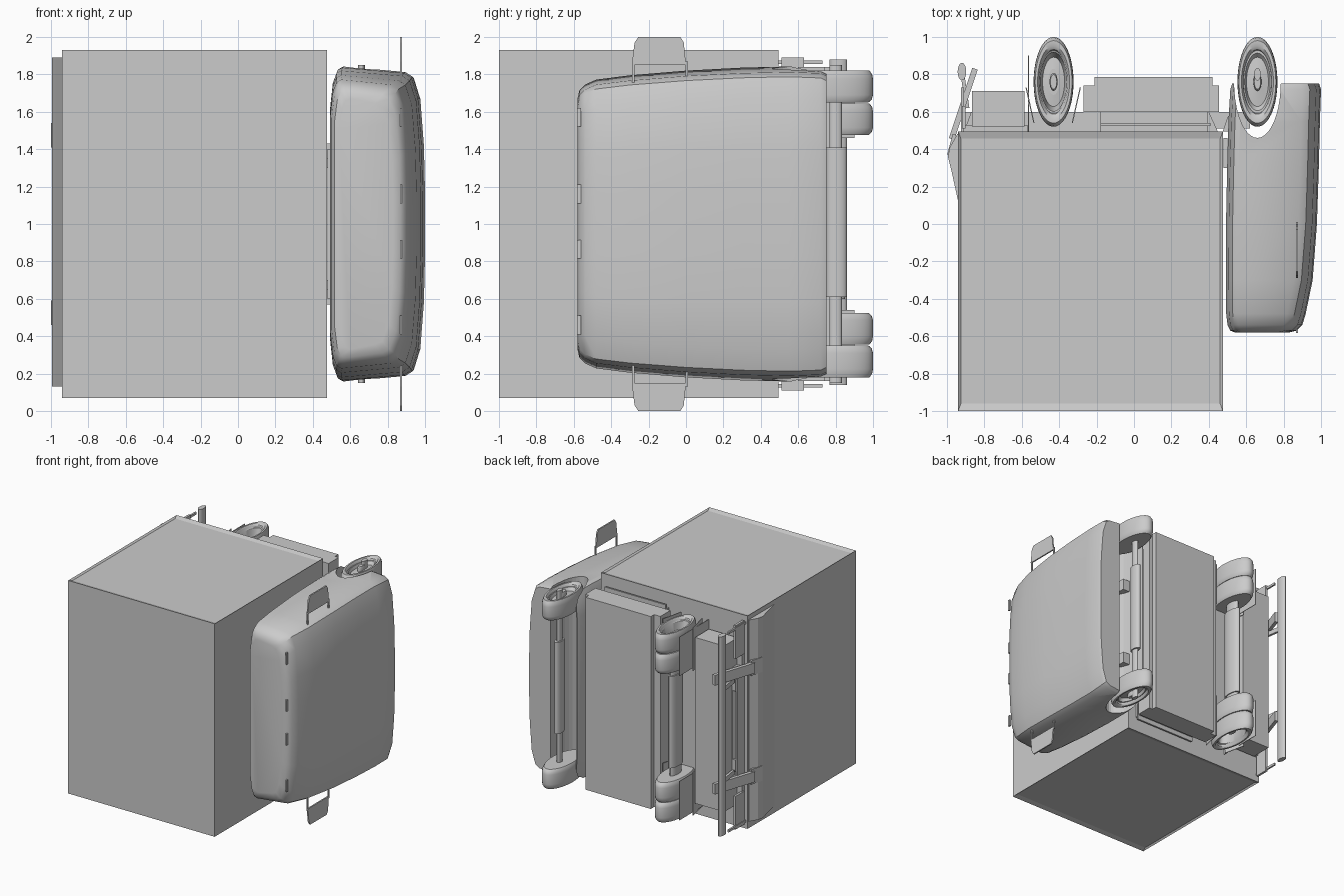
import bpy, bmesh, math
from mathutils import Matrix

if "Cube" in bpy.data.objects:
    bpy.data.objects.remove(bpy.data.objects["Cube"])

# The truck lies on its side: length along x, wheels toward +y, width along z (middle z = 1)


def finish(name, bm, smooth=None):
    bmesh.ops.recalc_face_normals(bm, faces=bm.faces)
    me = bpy.data.meshes.new(name)
    bm.to_mesh(me)
    bm.free()
    ob = bpy.data.objects.new(name, me)
    bpy.context.collection.objects.link(ob)
    if smooth:
        bpy.ops.object.select_all(action='DESELECT')
        ob.select_set(True)
        bpy.context.view_layer.objects.active = ob
        bpy.ops.object.shade_smooth_by_angle(angle=math.radians(smooth))
    return ob


def prism(name, pts, z0, z1, smooth=None):
    """Extrude an x/y outline from z0 to z1."""
    bm = bmesh.new()
    f = bm.faces.new([bm.verts.new((x, y, z0)) for x, y in pts])
    r = bmesh.ops.extrude_face_region(bm, geom=[f])
    vs = [v for v in r['geom'] if isinstance(v, bmesh.types.BMVert)]
    bmesh.ops.translate(bm, verts=vs, vec=(0, 0, z1 - z0))
    return finish(name, bm, smooth)


def box(name, x0, x1, y0, y1, z0, z1):
    return prism(name, [(x0, y0), (x1, y0), (x1, y1), (x0, y1)], z0, z1)


def bar(name, a, b, t, z0, z1):
    """Slanted flat bar of thickness t between two x/y points."""
    dx, dy = b[0] - a[0], b[1] - a[1]
    l = math.hypot(dx, dy)
    nx, ny = -dy / l * t / 2, dx / l * t / 2
    return prism(name, [(a[0] + nx, a[1] + ny), (a[0] - nx, a[1] - ny),
                        (b[0] - nx, b[1] - ny), (b[0] + nx, b[1] + ny)], z0, z1)


def pair(fn, name, *args):
    """Build a part at both sides of the middle plane z = 1."""
    *rest, z0, z1 = args
    fn(name + "_left", *rest, z0, z1)
    fn(name + "_right", *rest, 2 - z1, 2 - z0)


def ellipse(cx, cy, rx, ry, n=40):
    return [(cx + rx * math.cos(2 * math.pi * i / n), cy + ry * math.sin(2 * math.pi * i / n))
            for i in range(n)]


def lathe(name, cx, profile, n=40):
    """Turn (radius, z) points about z; the wheels are squashed along x."""
    bm = bmesh.new()
    rings = []
    for r, z in profile:
        rings.append([bm.verts.new((x, y, z)) for x, y in
                      ellipse(cx, 0.76, max(r, .001) * 0.107, max(r, .001) * 0.24, n)])
    for a, b in zip(rings, rings[1:]):
        for i in range(n):
            bm.faces.new((a[i], a[(i + 1) % n], b[(i + 1) % n], b[i]))
    bm.faces.new(rings[0])
    bm.faces.new(rings[-1])
    return finish(name, bm, 35)


# Cargo box with slightly recessed side panels
bm = bmesh.new()
bmesh.ops.create_cube(bm, size=1, matrix=Matrix.Translation((-.2325, -.2525, 1)) @
                      Matrix.Diagonal((1.415, 1.495, 1.86, 1)))
bm.normal_update()
sides = [f for f in bm.faces if abs(f.normal.z) > .9]
bmesh.ops.inset_individual(bm, faces=sides, thickness=.02)
for f in sides:
    y_lo = min(v.co.y for v in f.verts)
    for v in f.verts:
        v.co.y += .025 if v.co.y == y_lo else -.025
        v.co.z -= math.copysign(.012, v.co.z - 1)
finish("cargo_box", bm)

# Cab: cross sections lofted from roof to sill (y, back x, front x, half width)
stations = [(-.58, .54, .83, .67), (-.57, .515, .87, .715), (-.54, .5, .9, .745),
            (-.48, .493, .918, .772), (-.3, .491, .955, .795), (0, .492, .978, .82),
            (.3, .498, .988, .836), (.55, .505, .994, .842), (.72, .515, 1, .835), (.75, .525, .99, .82)]
bm = bmesh.new()
rings = []
for y, xb, xf, w in stations:
    half = [(xb, .75 * w), (xb + .015, .92 * w), (xb + .035, .985 * w), (xb + .06, w),
            (xf - .1, .965 * w), (xf - .06, .935 * w), (xf - .025, .8 * w), (xf - .006, .5 * w), (xf, .2 * w)]
    ring = half + [(x, -z) for x, z in reversed(half)]
    rings.append([bm.verts.new((x, y, 1 + z)) for x, z in ring])
for a, b in zip(rings, rings[1:]):
    for i in range(len(a)):
        j = (i + 1) % len(a)
        bm.faces.new((a[i], a[j], b[j], b[i]))
bm.faces.new(rings[0])
bm.faces.new(rings[-1])
cab = finish("cab", bm, 32)

# Front wheel arch cut through the cab
cutter = prism("arch_cutter", ellipse(.66, .76, .125, .3), -.1, 2.1)
cutter.hide_render = True
cutter.hide_viewport = True
mod = cab.modifiers.new("arch", 'BOOLEAN')
mod.operation, mod.object, mod.solver = 'DIFFERENCE', cutter, 'EXACT'

# Roof marker lamps
for i, z in enumerate((.46, .865, 1.16, 1.57)):
    box(f"marker_lamp_{i}", .865, .878, -.582, -.562, z - .05, z + .05)

# Mirrors: rounded plate tapering to two arms
for s, side in ((1, "left"), (-1, "right")):
    bm = bmesh.new()
    out = [(-.29, .85), (-.275, .97), (-.255, 1), (-.03, 1), (-.012, .97), (0, .85)]
    f = bm.faces.new([bm.verts.new((.866, y, 1 + s * z)) for y, z in out])
    r = bmesh.ops.extrude_face_region(bm, geom=[f])
    bmesh.ops.translate(bm, vec=(.012, 0, 0),
                        verts=[v for v in r['geom'] if isinstance(v, bmesh.types.BMVert)])
    finish("mirror_" + side, bm)
for y in (-.29, -.002):
    pair(box, "mirror_arm", .866, .876, y, y + .014, 1.74, 1.87)

# Front wheels: closed disc with raised hub; rear wheels: deep dish and a twin tyre
tyre = [(.72, .012), (.8, 0), (.92, 0), (.98, .02), (1, .045), (1, .13), (.97, .155), (.9, .17), (.6, .17)]
front = [(0, .0), (.16, 0), (.2, .012), (.2, .04), (.55, .05), (.64, .025), (.7, .025)] + tyre
rear = [(0, .06), (.16, .06), (.2, .075), (.2, .12), (.55, .13), (.66, .03), (.7, .025)] + tyre
for s, side in ((1, "left"), (-1, "right")):
    for name, cx, prof, z0 in (("front_wheel", .66, front, .82), ("rear_wheel", -.43, rear, .82),
                               ("rear_inner_wheel", -.43, rear, .645)):
        lathe(f"{name}_{side}", cx, [(r, 1 + s * (z0 - d)) for r, d in prof])

# Axles: thin shafts with thicker middle tubes
prism("front_axle", ellipse(.66, .8, .018, .033, 20), .15, 1.85, 35)
prism("front_axle_tube", ellipse(.66, .805, .028, .055, 20), .61, 1.41, 35)
prism("rear_axle", ellipse(-.43, .76, .03, .07, 20), .3, 1.7, 35)
prism("rear_axle_tube", ellipse(-.43, .76, .038, .09, 20), .6, 1.4, 35)

# Chassis subframe and rails
prism("subframe", [(-.91, .49), (.45, .49), (.4, .6), (-.87, .6)], .5, 1.5)
pair(box, "chassis_rail", -.9, .62, .51, .6, 1.3, 1.4)
box("tank_mount", -.18, .395, .49, .61, .2, 1.8)
box("tank_mount_plate", -.18, .41, .525, .54, .16, 1.84)

# Underfloor tank with stepped lid
box("tank_box", -.27, .455, .6, .74, .16, 1.84)
box("tank_lid", -.21, .42, .735, .785, .16, 1.84)

# Rear tool box
box("tool_box", -.865, -.585, .52, .71, .28, 1.73)
box("tool_box_mount", -.91, -.57, .49, .53, .3, 1.7)

# Mudguards around rear wheels
pair(bar, "mudguard_front", (-.33, .54), (-.287, .73), .006, 1.44, 1.82)
pair(bar, "mudguard_back", (-.535, .54), (-.577, .73), .006, 1.44, 1.82)
pair(box, "mud_flap", -.567, -.562, .49, .9, 1.46, 1.8)

# Cab rear mounts
pair(prism, "cab_mount", [(.475, .495), (.57, .495), (.56, .54), (.53, .6), (.5, .57)], 1.35, 1.43)
box("cab_hinge_rib", .478, .5, .3, .46, .6, 1.4)

# Rear skirt panel under the doors
prism("rear_skirt", [(-.94, .12), (-.975, .28), (-.995, .36), (-.985, .41), (-.945, .48), (-.935, .48)],
      .13, 1.89)

# Rear lamp plates
pair(box, "rear_lamp", -.92, -.9, .51, .63, 1.6, 1.89)
pair(box, "rear_lamp_bracket", -.925, -.91, .49, .73, 1.855, 1.875)
box("number_plate", -.92, -.905, .51, .6, .55, 1.45)

# Swing arms with braces, and the underrun bar
pair(bar, "swing_arm", (-.975, .455), (-.85, .83), .03, 1.43, 1.52)
pair(bar, "arm_hinge", (-.99, .37), (-.96, .48), .018, 1.41, 1.54)
pair(bar, "arm_brace", (-.89, .62), (-.92, .82), .02, 1.38, 1.42)
prism("underrun_bar", ellipse(-.92, .815, .023, .047, 16), .14, 1.88, 35)
